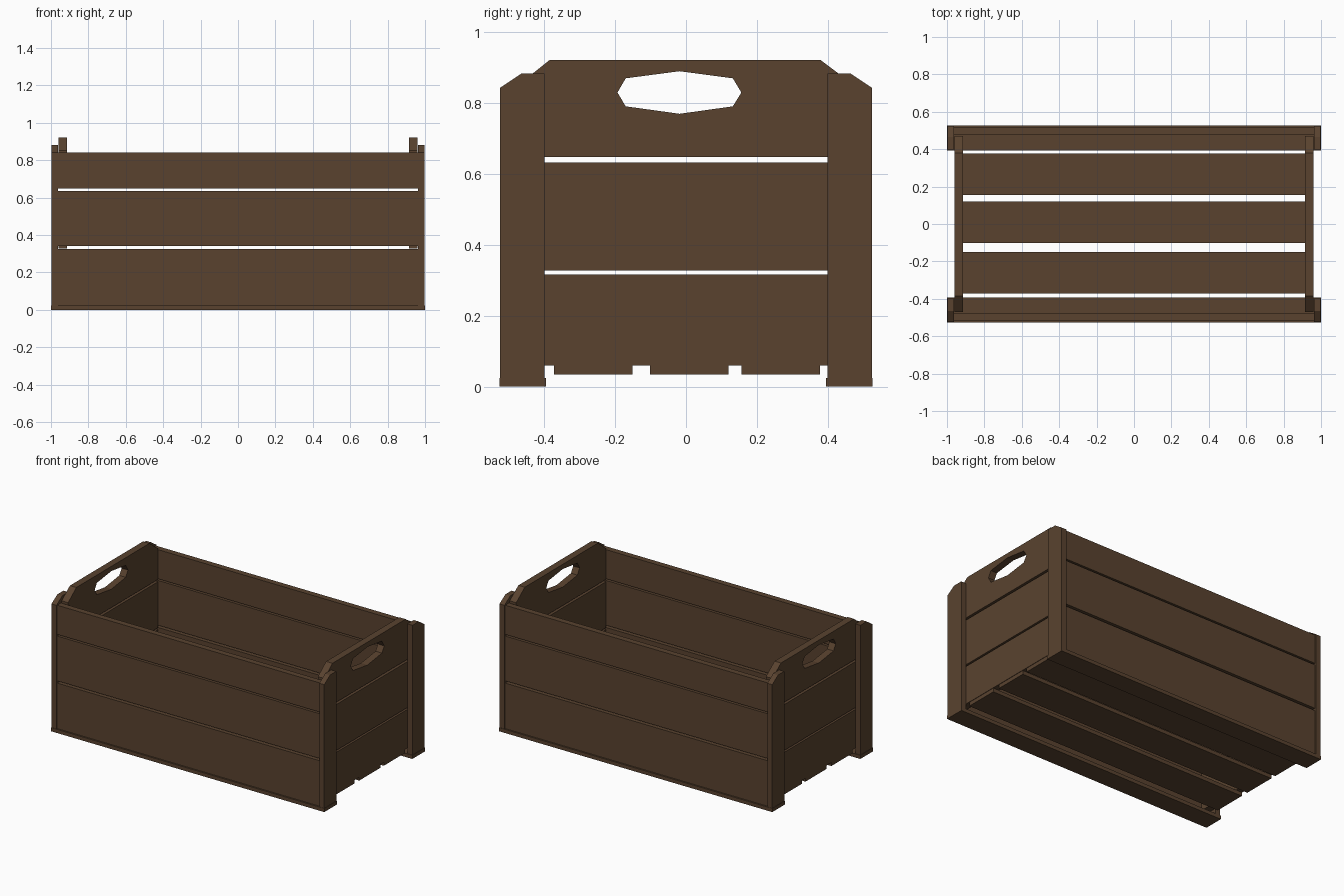
import bpy, bmesh
from mathutils import Vector

if "Cube" in bpy.data.objects:
    bpy.data.objects.remove(bpy.data.objects["Cube"])

wood = bpy.data.materials.new("dark_wood")
wood.diffuse_color = (0.10, 0.055, 0.028, 1)
wood.use_nodes = True
wood.node_tree.nodes["Principled BSDF"].inputs["Base Color"].default_value = wood.diffuse_color


def finish(name, bm):
    bmesh.ops.recalc_face_normals(bm, faces=bm.faces)
    mesh = bpy.data.meshes.new(name)
    bm.to_mesh(mesh)
    bm.free()
    mesh.materials.append(wood)
    obj = bpy.data.objects.new(name, mesh)
    bpy.context.collection.objects.link(obj)
    return obj


def box(name, x0, x1, y0, y1, z0, z1):
    bm = bmesh.new()
    bmesh.ops.create_cube(bm, size=1)
    for v in bm.verts:
        v.co = Vector((x0 + (v.co.x + 0.5) * (x1 - x0),
                       y0 + (v.co.y + 0.5) * (y1 - y0),
                       z0 + (v.co.z + 0.5) * (z1 - z0)))
    return finish(name, bm)


def plate(name, x0, x1, *loops):
    """Extrude (y, z) outlines along x; loops after the first are holes."""
    bm = bmesh.new()
    edges = []
    for loop in loops:
        vs = [bm.verts.new((x0, y, z)) for y, z in loop]
        edges += [bm.edges.new((vs[i - 1], vs[i])) for i in range(len(vs))]
    bmesh.ops.triangle_fill(bm, edges=edges, use_beauty=True, normal=(1, 0, 0))
    ext = bmesh.ops.extrude_face_region(bm, geom=bm.faces[:], use_keep_orig=True)
    for g in ext["geom"]:
        if isinstance(g, bmesh.types.BMVert):
            g.co.x = x1
    return finish(name, bm)


# Front and back: three long boards above a flat bottom rail
for side, s in (("front", -1), ("back", 1)):
    for i, (z0, z1) in enumerate([(0.022, 0.325), (0.34, 0.636), (0.647, 0.84)]):
        ys = sorted((s * 0.477, s * 0.516))
        box(f"{side}_board_{i + 1}", -0.965, 0.965, *ys, z0, z1)
    ys = sorted((s * 0.394, s * 0.526))
    box(f"{side}_bottom_rail", -1, 1, *ys, 0, 0.024)

# Ends: two plain boards and a chamfered top board with a handle hole
top_outline = [(-0.47, 0.647), (0.47, 0.647), (0.47, 0.852), (0.38, 0.92),
               (-0.385, 0.92), (-0.47, 0.852)]
handle_hole = [(-0.193, 0.829), (-0.17, 0.869), (-0.018, 0.889), (0.132, 0.869),
               (0.156, 0.829), (0.132, 0.79), (-0.018, 0.769), (-0.17, 0.79)]
for side, s in (("left", -1), ("right", 1)):
    xs = sorted((s * 0.914, s * 0.961))
    box(f"{side}_end_board_1", *xs, -0.47, 0.47, 0.06, 0.316)
    box(f"{side}_end_board_2", *xs, -0.47, 0.47, 0.328, 0.632)
    plate(f"{side}_handle_board", *xs, top_outline, handle_hole)

    # Corner posts with a sloped outer top corner
    for end, t in (("front", -1), ("back", 1)):
        post = [(0.398, 0.02), (0.524, 0.02), (0.524, 0.842),
                (0.464, 0.882), (0.398, 0.882)]
        plate(f"{end}_{side}_post", s * 0.962, s * 0.998,
              [(t * y, z) for y, z in post])

# Floor slats
for i, (y0, y1) in enumerate([(-0.372, -0.151), (-0.101, 0.12), (0.156, 0.378)]):
    box(f"floor_slat_{i + 1}", -0.958, 0.958, y0, y1, 0.035, 0.06)
